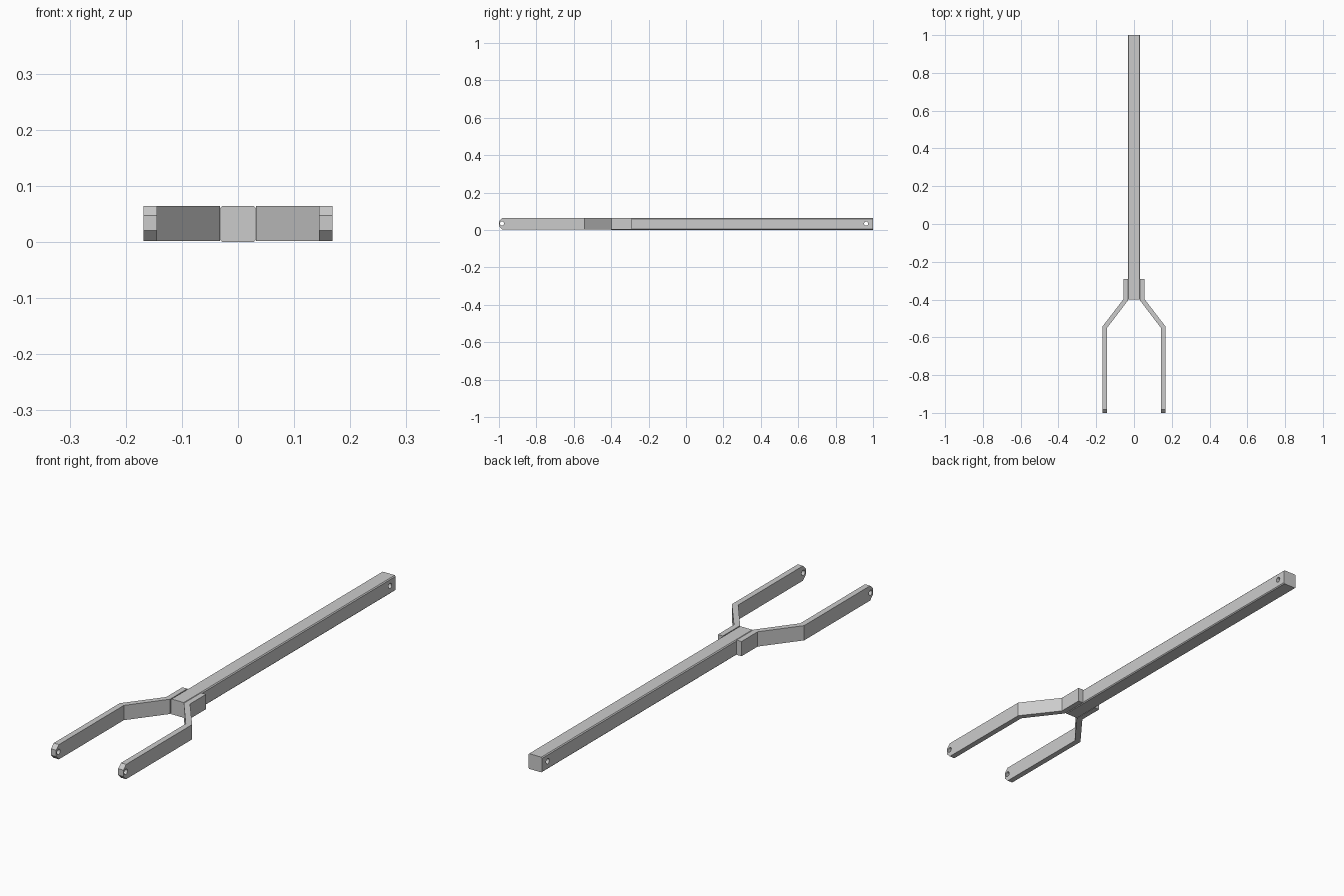
import bpy, bmesh, math

if "Cube" in bpy.data.objects:
    bpy.data.objects.remove(bpy.data.objects["Cube"])

TOP = 0.064


def loft(name, sections):
    """Closed solid through a list of equal-length point rings."""
    bm = bmesh.new()
    rings = [[bm.verts.new(p) for p in s] for s in sections]
    n = len(rings[0])
    for a, b in zip(rings, rings[1:]):
        for i in range(n):
            j = (i + 1) % n
            bm.faces.new((a[i], a[j], b[j], b[i]))
    bm.faces.new(rings[0])
    bm.faces.new(rings[-1])
    bmesh.ops.recalc_face_normals(bm, faces=bm.faces)
    mesh = bpy.data.meshes.new(name)
    bm.to_mesh(mesh)
    bm.free()
    ob = bpy.data.objects.new(name, mesh)
    bpy.context.collection.objects.link(ob)
    return ob


def apply(ob, mod):
    bpy.context.view_layer.objects.active = ob
    bpy.ops.object.modifier_apply(modifier=mod.name)


def drill(ob, y, z, radius=0.011):
    """Pin hole running across the part along x."""
    bpy.ops.mesh.primitive_cylinder_add(vertices=16, radius=radius, depth=1,
                                        location=(0, y, z),
                                        rotation=(0, math.pi / 2, 0))
    cutter = bpy.context.object
    cutter.hide_render = True
    mod = ob.modifiers.new("pin_hole", "BOOLEAN")
    mod.operation = "DIFFERENCE"
    mod.solver = "EXACT"
    mod.object = cutter
    apply(ob, mod)
    bpy.data.objects.remove(cutter)


# Square shaft with chamfered long edges
w, c = 0.032, 0.004
outline = [(-w + c, 0), (w - c, 0), (w, c), (w, TOP - c),
           (w - c, TOP), (-w + c, TOP), (-w, TOP - c), (-w, c)]
shaft = loft("shaft", [[(x, y, z) for x, z in outline] for y in (-0.4, 1.0)])
drill(shaft, 0.963, 0.034)

# Bent fork arm: inner x, inner y, outer x, outer y, bottom z, top z
stations = [
    (0.032, -0.290, 0.055, -0.290, 0.002, TOP),
    (0.032, -0.405, 0.055, -0.397, 0.002, TOP),
    (0.144, -0.552, 0.168, -0.544, 0.002, TOP),
    (0.144, -0.982, 0.168, -0.982, 0.002, TOP),
    (0.144, -1.000, 0.168, -1.000, 0.020, 0.047),
]
arm = loft("fork_arms", [[(xi, yi, lo), (xo, yo, lo), (xo, yo, hi), (xi, yi, hi)]
                         for xi, yi, xo, yo, lo, hi in stations])
drill(arm, -0.984, 0.034)

# Matching arm on the other side
mirror = arm.modifiers.new("mirror", "MIRROR")
mirror.use_mirror_merge = False
apply(arm, mirror)
